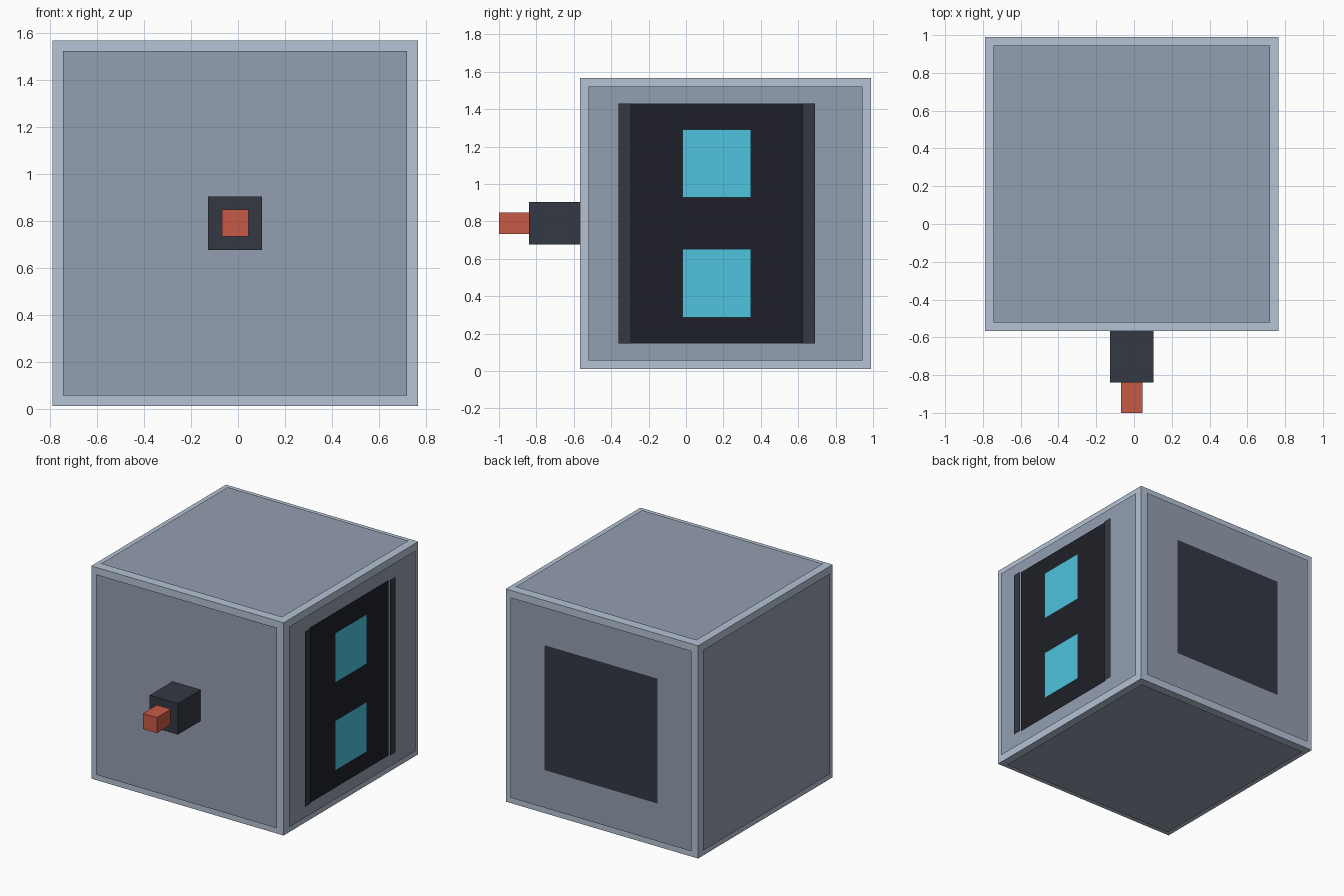
import bpy
from mathutils import Vector

if "Cube" in bpy.data.objects:
    bpy.data.objects.remove(bpy.data.objects["Cube"])

CENTRE = Vector((-0.0125, 0.2115, 0.789))
HALF = 0.7775


def material(name, hex_code):
    def linear(c):
        return c / 12.92 if c <= 0.04045 else ((c + 0.055) / 1.055) ** 2.4
    m = bpy.data.materials.new(name)
    m.diffuse_color = [linear(int(hex_code[i:i + 2], 16) / 255) for i in (0, 2, 4)] + [1]
    m.use_nodes = True
    m.node_tree.nodes["Principled BSDF"].inputs["Base Color"].default_value = m.diffuse_color
    return m


FRAME = material("pale_frame", "B5C3D5")
PANEL = material("steel_panel", "949FB1")
DARK = material("dark_grey", "343844")
BLACK = material("near_black", "1E2028")
CYAN = material("cyan", "4EC3DE")
RED = material("red", "C85A47")


def box(name, lo, hi, mat):
    lo, hi = Vector(lo), Vector(hi)
    bpy.ops.mesh.primitive_cube_add(size=1, location=(lo + hi) / 2)
    ob = bpy.context.object
    ob.name = name
    ob.scale = hi - lo
    ob.data.materials.append(mat)


def plate(name, centre, normal, width, height, mat):
    """Thin single-face plate facing along normal."""
    bpy.ops.mesh.primitive_plane_add(size=1, location=centre)
    ob = bpy.context.object
    ob.name = name
    ob.scale = (width, height, 1)
    ob.rotation_euler = Vector(normal).to_track_quat('Z', 'Y').to_euler()
    ob.data.materials.append(mat)


# Cube body
corner = Vector((HALF, HALF, HALF))
box("body", CENTRE - corner, CENTRE + corner, FRAME)

# Inset panel floating just off each face
for name, n in (("front", (0, -1, 0)), ("back", (0, 1, 0)), ("left", (-1, 0, 0)),
                ("right", (1, 0, 0)), ("top", (0, 0, 1)), ("bottom", (0, 0, -1))):
    plate(name + "_panel", CENTRE + Vector(n) * (HALF + 0.0105), n, 1.465, 1.465, PANEL)

# Back cover
plate("back_cover", CENTRE + Vector((0, HALF + 0.0115, 0)), (0, 1, 0), 0.913, 0.913, DARK)


# Right-side display, side strips and lit windows
def side_plate(name, lift, y0, y1, z0, z1, mat):
    x = CENTRE.x + HALF + lift
    bpy.ops.mesh.primitive_plane_add(size=1, location=(x, (y0 + y1) / 2, (z0 + z1) / 2),
                                     rotation=(1.5707963, 0, 1.5707963))
    ob = bpy.context.object
    ob.name = name
    ob.scale = (y1 - y0, z1 - z0, 1)
    ob.data.materials.append(mat)


side_plate("display", 0.018, -0.293, 0.622, 0.148, 1.43, BLACK)
side_plate("display_strip_front", 0.027, -0.36, -0.293, 0.148, 1.43, DARK)
side_plate("display_strip_back", 0.027, 0.622, 0.69, 0.148, 1.43, DARK)
side_plate("window_lower", 0.035, -0.02, 0.347, 0.286, 0.651, CYAN)
side_plate("window_upper", 0.035, -0.02, 0.347, 0.928, 1.292, CYAN)

# Front nozzle and tip
front = CENTRE.y - HALF
box("nozzle", (-0.127, -0.84, 0.676), (0.102, front, 0.903), DARK)
box("nozzle_tip", (-0.069, -1.0, 0.733), (0.044, -0.84, 0.847), RED)
